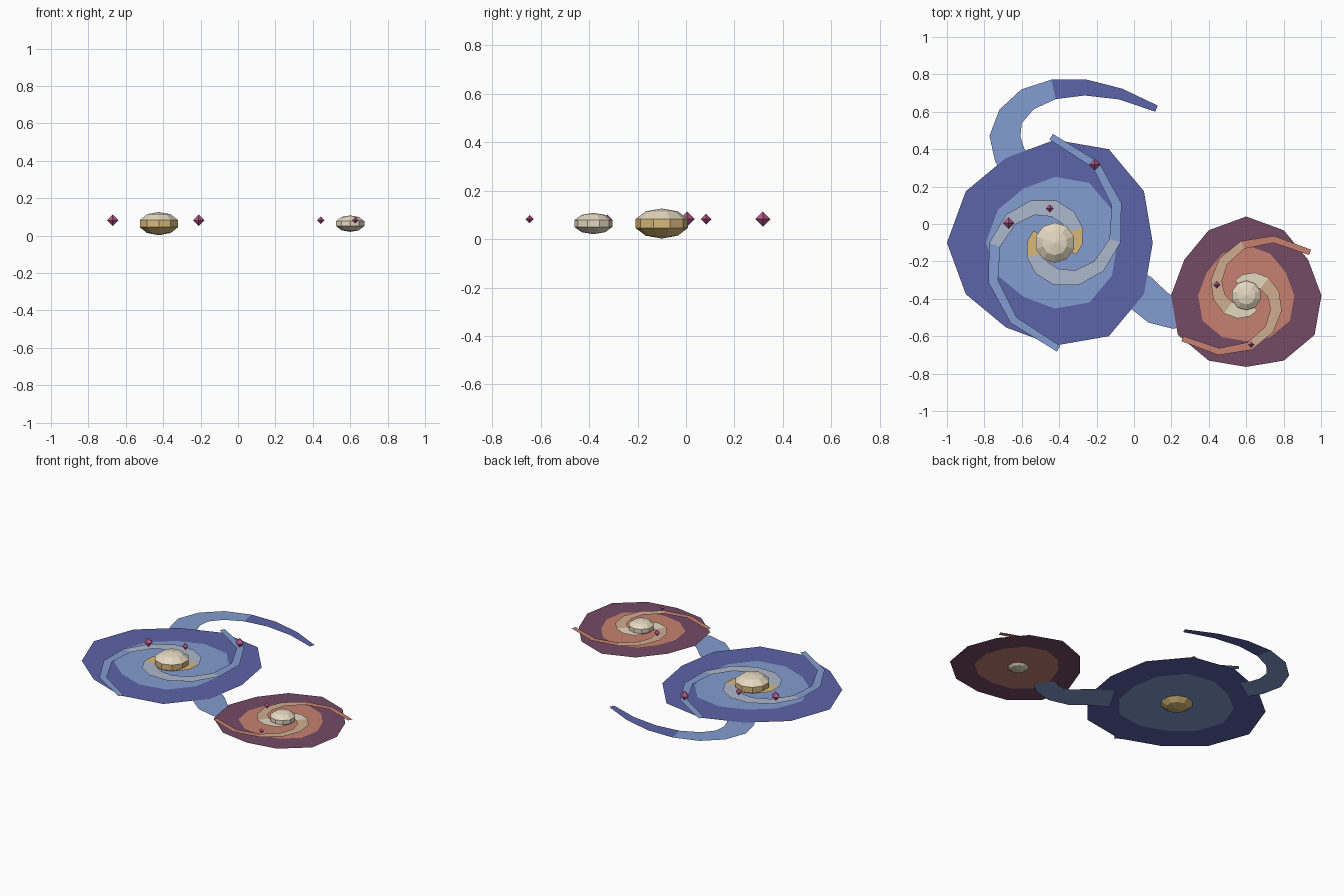
import bpy, bmesh, math
from mathutils import Vector, Matrix

if "Cube" in bpy.data.objects:
    bpy.data.objects.remove(bpy.data.objects["Cube"], do_unlink=True)


def material(name, hex_code):
    srgb = [int(hex_code[i:i + 2], 16) / 255 for i in (0, 2, 4)]
    colour = [c / 12.92 if c < 0.04 else ((c + 0.055) / 1.055) ** 2.4 for c in srgb] + [1]
    m = bpy.data.materials.new(name)
    m.use_nodes = True
    m.diffuse_color = colour
    node = m.node_tree.nodes["Principled BSDF"]
    node.inputs["Base Color"].default_value = colour
    node.inputs["Roughness"].default_value = 0.9
    return m


deep_blue = material("deep blue", "5C64A8")
light_blue = material("light blue", "829CD0")
pale_blue = material("pale grey blue", "AEB8CC")
gold = material("gold", "D8B878")
cream = material("cream", "E4D8C0")
maroon = material("maroon", "734A64")
salmon = material("salmon", "C68070")
tan = material("tan", "CFAC90")
pink = material("pink", "B85A90")

DISC_Z, ARM_Z, TAIL_Z, CORE_Z, GEM_Z = 0.04, 0.05, 0.035, 0.064, 0.082


def finish(name, bm, mats, location=(0, 0, 0)):
    mesh = bpy.data.meshes.new(name)
    bm.to_mesh(mesh)
    bm.free()
    for m in mats:
        mesh.materials.append(m)
    obj = bpy.data.objects.new(name, mesh)
    obj.location = location
    bpy.context.collection.objects.link(obj)
    return obj


def ribbon(name, path, widths, mats, rule, location):
    """Flat tapered band along a path; rule gives each segment's material."""
    bm = bmesh.new()
    pts = [Vector(p) for p in path]
    rows = []
    for i, p in enumerate(pts):
        t = (pts[min(i + 1, len(pts) - 1)] - pts[max(i - 1, 0)]).normalized()
        side = Vector((-t.y, t.x)) * widths[i] / 2
        rows.append([bm.verts.new((*(p + s * side), 0)) for s in (1, -1)])
    for i, (a, b) in enumerate(zip(rows, rows[1:])):
        f = bm.faces.new((a[0], a[1], b[1], b[0]))
        f.material_index = rule(i)
    bmesh.ops.recalc_face_normals(bm, faces=bm.faces)
    for f in bm.faces:
        f.normal_update()
        if f.normal.z < 0:
            f.normal_flip()
    return finish(name, bm, mats, location)


def disc(name, centre, radius, wobble, phase, mats):
    """Uneven twelve-sided disc with a lighter middle."""
    bm = bmesh.new()
    rings = []
    for scale in (0.64, 1):
        ring = []
        for k in range(12):
            a = math.tau * k / 12
            r = scale * (radius + wobble * math.cos(3 * (a - phase)))
            ring.append(bm.verts.new((r * math.cos(a), r * math.sin(a), 0)))
        rings.append(ring)
    inner, outer = rings
    bm.faces.new(inner).material_index = 1
    for k in range(12):
        n = (k + 1) % 12
        bm.faces.new((inner[k], outer[k], outer[n], inner[n]))
    finish(name, bm, mats, (*centre, DISC_Z))


def core(name, centre, radius, half_height, mats):
    """Squashed ball; the second colour covers the middle band and underside."""
    bm = bmesh.new()
    bmesh.ops.create_uvsphere(bm, u_segments=10, v_segments=5, radius=1)
    for f in bm.faces:
        if f.calc_center_median().z < 0.1:
            f.material_index = len(mats) - 1
    bmesh.ops.scale(bm, vec=(radius, radius, half_height), verts=bm.verts)
    finish(name, bm, mats, (*centre, CORE_Z))


def arms(name, centre, tip_radius, tip_angle, turn, growth, count, widths, mats, cuts):
    """Pair of opposite spiral arms; turn is +1 anticlockwise, -1 clockwise."""
    w0, w1 = widths
    for label, offset in (("first", 0), ("second", math.pi)):
        path, wide = [], []
        for i in range(count + 1):
            back = math.radians(30) * (count - i)
            r = tip_radius * math.exp(-growth * back)
            a = math.radians(tip_angle) - turn * back + offset
            path.append((r * math.cos(a), r * math.sin(a)))
            wide.append(w1 + (w0 - w1) * min(1, (count - i) / 6))
        ribbon(f"{label}_{name}", path, wide, mats,
               lambda i: sum(i >= c for c in cuts), (*centre, ARM_Z))


def gem(name, x, y, size):
    bm = bmesh.new()
    bmesh.ops.create_uvsphere(bm, u_segments=4, v_segments=2, radius=size)
    finish(name, bm, [pink], (x, y, GEM_Z))


# Large blue spiral
big = (-0.423, -0.1)
disc("large_disc", big, 0.55, 0.027, math.pi / 3, [deep_blue, light_blue])
core("large_core", big, 0.113, 0.062, [cream, gold])
arms("large_arm", big, 0.567, 272, 1, 0.36, 10, (0.09, 0.035),
     [gold, pale_blue, light_blue], (2, 7))

# Small red spiral
small = (0.6, -0.382)
disc("small_disc", small, 0.402, 0.02, math.pi / 2, [maroon, salmon])
core("small_core", small, 0.083, 0.044, [cream])
arms("small_arm", small, 0.412, 34, -1, 0.4, 9, (0.075, 0.03),
     [cream, tan, salmon], (3, 7))

# Curved tail behind the large disc
tail = [(-0.62, 0.30), (-0.665, 0.37), (-0.69, 0.47), (-0.66, 0.575), (-0.57, 0.666),
        (-0.43, 0.72), (-0.26, 0.73), (-0.072, 0.695), (0.12, 0.617)]
ribbon("tail", tail, [0.175, 0.17, 0.165, 0.14, 0.125, 0.107, 0.086, 0.06, 0.035],
       [light_blue, deep_blue], lambda i: int(i >= 5), (0, 0, TAIL_Z))

# Bridge joining the two discs underneath
bridge = [(-0.08, -0.3), (0.04, -0.37), (0.126, -0.446), (0.217, -0.478),
          (0.3, -0.46), (0.365, -0.415)]
ribbon("bridge", bridge, [0.2, 0.2, 0.19, 0.165, 0.15, 0.135],
       [light_blue], lambda i: 0, (0, 0, TAIL_Z))

# Floating gems
for i, spot in enumerate([(-0.67, 0.005, 0.031), (-0.21, 0.317, 0.031), (-0.45, 0.083, 0.022),
                          (0.443, -0.325, 0.02), (0.627, -0.645, 0.017)]):
    gem(f"gem_{i + 1}", *spot)
